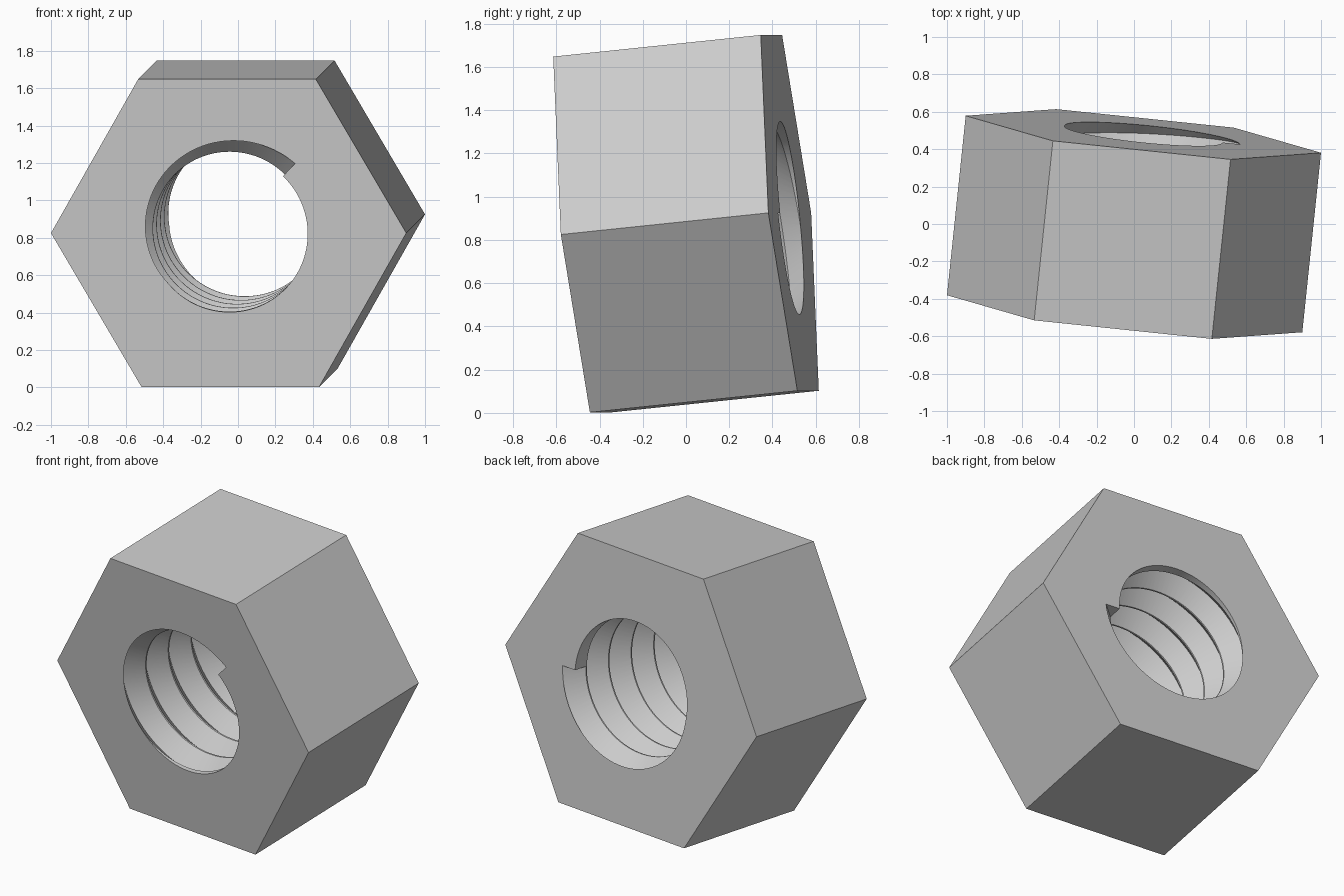
import bpy, bmesh, math
from mathutils import Matrix, Vector

if "Cube" in bpy.data.objects:
    bpy.data.objects.remove(bpy.data.objects["Cube"])

HEIGHT = 0.97        # nut thickness
HEX_R = 0.955        # centre to hexagon corner
BORE_R = 0.425       # thread crest radius
ROOT_R = 0.52        # thread root radius
START = math.radians(46)
END = math.radians(1800)
SEGMENTS = 96        # per turn

grey = bpy.data.materials.new("grey metal")
grey.use_nodes = True
colour = (0.6, 0.6, 0.6, 1)
grey.diffuse_color = colour
grey.node_tree.nodes["Principled BSDF"].inputs["Base Color"].default_value = colour


def add_object(name, bm):
    bmesh.ops.recalc_face_normals(bm, faces=bm.faces)
    mesh = bpy.data.meshes.new(name)
    bm.to_mesh(mesh)
    bm.free()
    mesh.materials.append(grey)
    ob = bpy.data.objects.new(name, mesh)
    bpy.context.collection.objects.link(ob)
    return ob


def prism(name, sides, radius, depth):
    bm = bmesh.new()
    rot = Matrix.Rotation(math.pi / 2, 4, 'Z') if sides == 6 else Matrix()
    bmesh.ops.create_cone(bm, cap_ends=True, segments=sides, radius1=radius,
                          radius2=radius, depth=depth, matrix=rot)
    # put a corner of the hexagon on the local x axis
    if sides == 6:
        corner = max(bm.verts, key=lambda v: v.co.x).co
        turn = -math.atan2(corner.y, corner.x)
        bmesh.ops.rotate(bm, verts=bm.verts, matrix=Matrix.Rotation(turn, 3, 'Z'))
    return add_object(name, bm)


def helix_groove(name):
    """V-shaped groove swept along a helix from one face to the other."""
    half = ROOT_R - BORE_R + 0.002
    profile = [(BORE_R - 0.03, -half), (BORE_R - 0.002, -half), (ROOT_R, 0),
               (BORE_R - 0.002, half), (BORE_R - 0.03, half)]
    bm = bmesh.new()
    steps = round((END - START) / math.tau * SEGMENTS)
    rings = []
    for i in range(steps + 1):
        t = i / steps
        a = START + (END - START) * t
        z = HEIGHT * (0.5 - t)
        rings.append([bm.verts.new((r * math.cos(a), r * math.sin(a), z + dz))
                      for r, dz in profile])
    n = len(profile)
    for a, b in zip(rings, rings[1:]):
        for k in range(n):
            m = (k + 1) % n
            bm.faces.new((a[k], a[m], b[m], b[k]))
    bm.faces.new(rings[0])
    bm.faces.new(rings[-1])
    return add_object(name, bm)


# Hexagonal body with bore and thread cut out
nut = prism("hex_nut", 6, HEX_R, HEIGHT)
cutters = [prism("bore_cutter", SEGMENTS, BORE_R, HEIGHT * 2),
           helix_groove("thread_cutter")]
bpy.ops.object.select_all(action='DESELECT')
bpy.context.view_layer.objects.active = nut
nut.select_set(True)
for cutter in cutters:
    cutter.hide_render = True
    mod = nut.modifiers.new(cutter.name, 'BOOLEAN')
    mod.operation = 'DIFFERENCE'
    mod.solver = 'EXACT'
    mod.object = cutter
    bpy.ops.object.modifier_apply(modifier=mod.name)
for cutter in cutters:
    bpy.data.objects.remove(cutter)
bpy.ops.object.shade_smooth_by_angle(angle=math.radians(20))

# Tilt the nut so its axis leans sideways and down
w = Vector((-0.1, -0.96, -0.1)).normalized()
u = Vector((0.96, -0.1, 0)).normalized()
v = w.cross(u).normalized()
tilt = Matrix((u, v, w)).transposed().to_4x4()
nut.matrix_world = Matrix.Translation((0, 0, 0.875)) @ tilt
